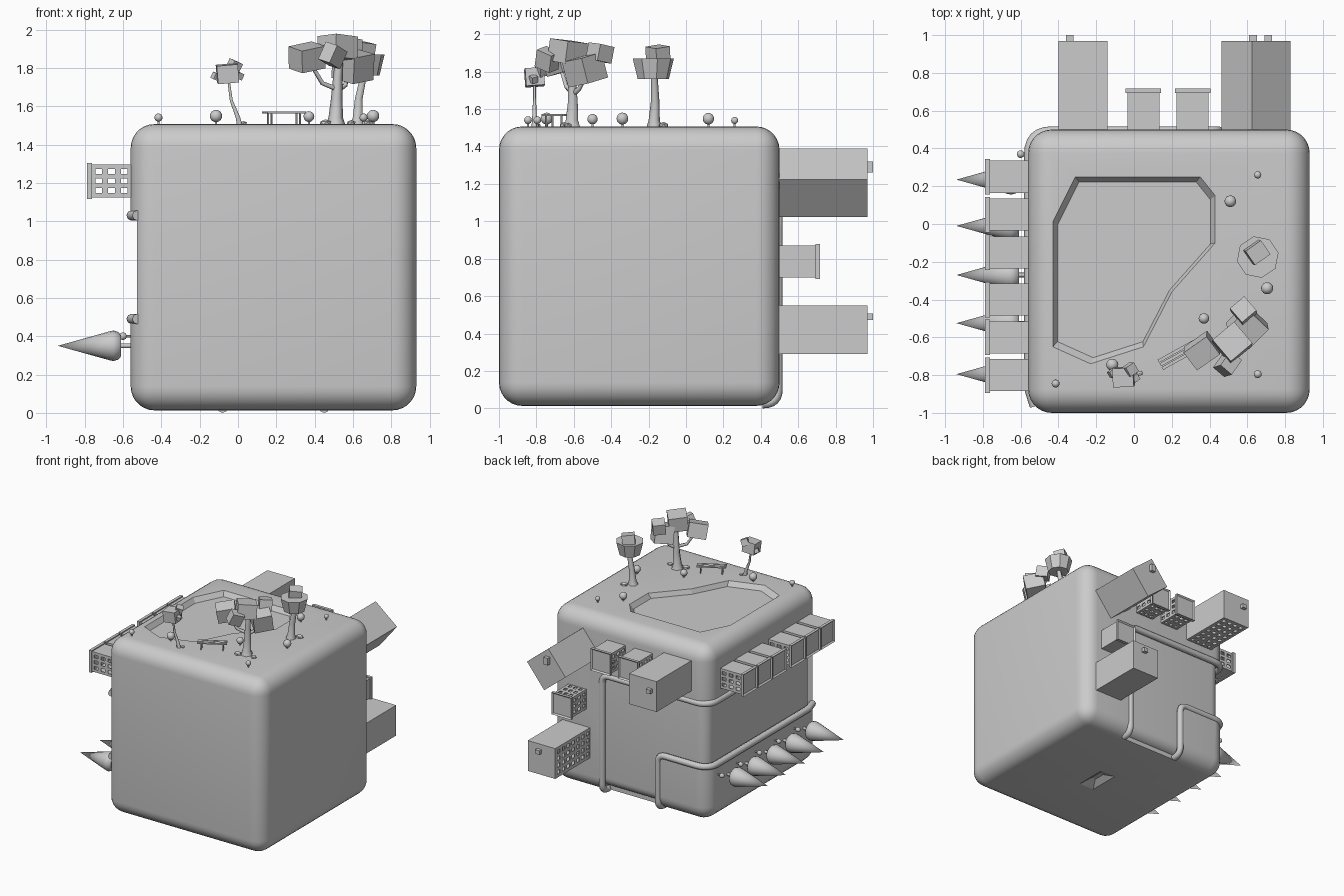
import bpy, bmesh, math
from mathutils import Matrix, Vector, Euler

if "Cube" in bpy.data.objects:
    bpy.data.objects.remove(bpy.data.objects["Cube"])
pi = math.pi

def finish(name, bm, mat=Matrix(), smooth=False):
    me = bpy.data.meshes.new(name)
    bm.to_mesh(me); bm.free()
    ob = bpy.data.objects.new(name, me)
    bpy.context.collection.objects.link(ob)
    ob.matrix_world = mat
    if smooth:
        bpy.ops.object.select_all(action='DESELECT')
        bpy.context.view_layer.objects.active = ob
        ob.select_set(True)
        bpy.ops.object.shade_smooth_by_angle(angle=math.radians(35))
    return ob

def box(name, lo, hi, bevel=0, smooth=False):
    bm = bmesh.new()
    bmesh.ops.create_cube(bm, size=1)
    for v in bm.verts:
        v.co = Vector([(l + h) / 2 + c * (h - l) for c, l, h in zip(v.co, lo, hi)])
    if bevel:
        bmesh.ops.bevel(bm, geom=bm.edges[:], offset=bevel, segments=7, profile=0.5, affect='EDGES')
    return finish(name, bm, smooth=smooth)

def cbox(name, c, size, rot=(0, 0, 0)):
    h = Vector(size) / 2
    ob = box(name, -h, h)
    ob.matrix_world = Matrix.Translation(c) @ Euler([math.radians(a) for a in rot]).to_matrix().to_4x4()
    return ob

def frustum(name, pts, z0, pts2, z1):
    bm = bmesh.new()
    a = [bm.verts.new((x, y, z0)) for x, y in pts]
    b = [bm.verts.new((x, y, z1)) for x, y in pts2]
    n = len(a)
    bm.faces.new(a); bm.faces.new(b)
    for i in range(n):
        bm.faces.new((a[i], a[(i + 1) % n], b[(i + 1) % n], b[i]))
    bmesh.ops.recalc_face_normals(bm, faces=bm.faces[:])
    return finish(name, bm)

def cut(ob, cutters):
    for c in cutters:
        m = ob.modifiers.new("cut", 'BOOLEAN')
        m.operation, m.object, m.solver = 'DIFFERENCE', c, 'EXACT'
    bpy.context.view_layer.update()
    me = bpy.data.meshes.new_from_object(ob.evaluated_get(bpy.context.evaluated_depsgraph_get()))
    ob.modifiers.clear()
    ob.data = me
    for c in cutters:
        bpy.data.objects.remove(c)

def lathe(name, prof, mat, steps=16):
    bm = bmesh.new()
    vs = [bm.verts.new((r, 0, z)) for r, z in prof]
    es = [bm.edges.new(p) for p in zip(vs, vs[1:])]
    bmesh.ops.spin(bm, geom=vs + es, axis=(0, 0, 1), cent=(0, 0, 0), angle=2 * pi, steps=steps)
    bmesh.ops.remove_doubles(bm, verts=bm.verts[:], dist=1e-5)
    bmesh.ops.recalc_face_normals(bm, faces=bm.faces[:])
    return finish(name, bm, mat, True)

def tube(name, pts, radii, res=2):
    cu = bpy.data.curves.new(name, 'CURVE')
    cu.dimensions, cu.bevel_depth, cu.bevel_resolution, cu.use_fill_caps = '3D', 1.0, res, True
    sp = cu.splines.new('POLY')
    sp.points.add(len(pts) - 1)
    for p, co, r in zip(sp.points, pts, radii):
        p.co, p.radius = (*co, 1), r
    ob = bpy.data.objects.new(name, cu)
    bpy.context.collection.objects.link(ob)
    return ob

# rounded city block with road channel, pond basin and underside recess
body = box("block_body", (-.56, -1, .013), (.93, .5, 1.507), .125, True)
outer = [(-.31, .25), (.35, .25), (.43, .15), (.43, -.10), (.20, -.36), (.05, -.65), (-.23, -.74), (-.43, -.65), (-.43, .01)]
inner = [(x * .94, -.2 + (y + .2) * .94) for x, y in outer]
over = [(x * 1.03, -.2 + (y + .2) * 1.03) for x, y in outer]
rect = lambda a, b: [(.18 + sx * a, -.25 + sy * b) for sx, sy in ((-1, -1), (1, -1), (1, 1), (-1, 1))]
cut(body, [frustum("pond_cutter", inner, 1.467, over, 1.527),
           frustum("recess_cutter", rect(.09, .17), -.001, rect(.02, .05), .05),
           box("road_cutter_side", (-.8, -.96, .49), (-.46, .8, 1.03)),
           box("road_cutter_back", (-.7, .40, .49), (.45, .8, 1.03)),
           box("road_cutter_down", (-.08, .40, -.2), (.45, .8, .6))])
box("road_surface", (-.522, -.96, .052), (.85, .465, 1.38), .088, True)

# raised kerbs, filleted round the block
def fillet(pts, radii):
    out = [Vector(pts[0])]
    for a, b, c, r in zip(pts, pts[1:], pts[2:], radii):
        a, b, c = Vector(a), Vector(b), Vector(c)
        p, q = b + (a - b).normalized() * r, b + (c - b).normalized() * r
        for i in range(7):
            t = i / 6
            out.append(p * (1 - t) ** 2 + b * 2 * t * (1 - t) + q * t * t)
    return out + [Vector(pts[-1])]

for name, x, z in (("outer_kerb", .45, 1.03), ("inner_kerb", -.08, .49)):
    path = fillet([(-.525, -.965, z), (-.555, -.87, z), (-.555, .49, z), (x, .49, z), (x, .49, .027), (x, .41, .027)],
                  [.03, .12, .07, .075])
    tube(name, path, [.027] * len(path))

# buildings: open window grids, roof lip, thin walls
def breaks(n, lo, hi):
    w = [1.2 if i % 2 else 1 for i in range(2 * n + 1)]
    return [lo + (hi - lo) * sum(w[:i]) / sum(w) for i in range(len(w) + 1)]

def building(name, s, h, mat, sides=(), n=(3, 3), lip=True):
    bm = bmesh.new()
    for k in range(4):
        R = Matrix.Rotation(k * pi / 2, 3, 'Z')
        nu, nz = n if k in sides else (0, 0)
        us, zs = breaks(nu, -s / 2, s / 2), breaks(nz, 0, h)
        for i in range(2 * nu + 1):
            for j in range(2 * nz + 1):
                if not (i % 2 and j % 2):
                    bm.faces.new([bm.verts.new(R @ Vector((s / 2, us[i + a], zs[j + b])))
                                  for a, b in ((0, 0), (1, 0), (1, 1), (0, 1))])
    bm.faces.new([bm.verts.new((a * s / 2, b * s / 2, h)) for a, b in ((-1, -1), (1, -1), (1, 1), (-1, 1))])
    bmesh.ops.remove_doubles(bm, verts=bm.verts[:], dist=1e-5)
    ob = finish(name, bm, mat)
    m = ob.modifiers.new("walls", 'SOLIDIFY')
    m.thickness, m.offset = .008, -1
    if lip:
        bm = bmesh.new()
        bmesh.ops.create_cube(bm, size=1, matrix=Matrix.Translation((0, 0, h)) @ Matrix.Diagonal((s + .018, s + .018, .025, 1)))
        top = max(bm.faces, key=lambda f: f.calc_center_median().z)
        bmesh.ops.inset_region(bm, faces=[top], thickness=.016)
        bmesh.ops.translate(bm, verts=top.verts[:], vec=(0, 0, -.012))
        finish(name + "_roof_lip", bm, mat)

def back(x, z, turn=0):
    return Matrix.Translation((x, .48, z)) @ Matrix.Rotation(-pi / 2, 4, 'X') @ Matrix.Rotation(turn, 4, 'Z')

side = Matrix(((0, 0, -1, 0), (1, 0, 0, 0), (0, -1, 0, 0), (0, 0, 0, 1)))
for i, y in enumerate((.25, .05, -.15, -.40, -.60, -.80)):
    building(f"row_house_{i}", .17, .23, Matrix.Translation((-.545, y, 1.21)) @ side, (0, 2))
building("small_block_a", .17, .225, back(.05, 1.26), (0, 1, 2))
building("small_block_b", .17, .225, back(.31, 1.26), (0, 1, 2))
building("small_block_c", .17, .225, back(.68, .785), (2, 3))
building("tower_left", .26, .49, back(-.27, 1.25), (1,), (4, 7), False)
building("tower_low", .26, .49, back(.69, .42), (2,), (4, 7), False)
building("tower_tilted", .26, .49, back(.645, 1.205, math.radians(39)), (), (0, 0), False)
for i, (x, z) in enumerate(((-.34, 1.29), (.63, 1.29), (.71, .49))):
    cbox(f"chimney_{i}", (x, .98, z), (.04, .04, .06 if i == 1 else .035))

# conical trees and bulb shrubs on the left side
cone = [(0, 0), (.012, 0), (.012, .06), (.055, .06), (.072, .075), (.08, .1), (.074, .125), (0, .39)]
for i, y in enumerate((.235, -.01, -.27, -.525, -.795)):
    lathe(f"cone_tree_{i}", cone, Matrix.Translation((-.55, y, .35)) @ side)

def shrub(name, r, h, mat):
    arc = [(r * math.sin(a), h - r * math.cos(a)) for a in [pi * (.08 + .92 * i / 9) for i in range(10)]]
    arc[-1] = (0, h + r)
    lathe(name, [(0, -.01), (.006, -.01), (.006, arc[0][1])] + arc, mat, 14)

for i, y in enumerate((.37, .115, -.14, -.40, -.66)):
    shrub(f"side_shrub_{i}", .02, .045, Matrix.Translation((-.555, y, .40)) @ side)
for i, (x, y, r) in enumerate(((.51, .12, .031), (.655, .26, .019), (.705, -.34, .032), (.37, -.5, .028),
                               (-.115, -.745, .032), (-.415, -.845, .021), (.655, -.795, .021))):
    shrub(f"park_shrub_{i}", r, .02 + r * .75, Matrix.Translation((x, y, 1.505)))

# park bench
B = Matrix.Translation((.24, -.69, 1.505)) @ Matrix.Rotation(math.radians(29), 4, 'Z')
parts = [((0, o, .063), (.23, .017, .01)) for o in (-.022, 0, .022)]
parts += [((sx * .085, sy * .02, .028), (.008, .008, .065)) for sx in (-1, 1) for sy in (-1, 1)]
for i, (c, s) in enumerate(parts):
    ob = cbox("bench_slat" if i < 3 else "bench_leg", c, s)
    ob.matrix_world = B @ ob.matrix_world

# big tree with block foliage
tube("big_trunk", [(.51, -.61, 1.49), (.51, -.61, 1.54), (.515, -.605, 1.64), (.52, -.61, 1.75), (.53, -.61, 1.88)],
     [.055, .038, .03, .024, .02], 1)
tube("big_branch_left", [(.515, -.61, 1.69), (.44, -.64, 1.72), (.38, -.67, 1.82)], [.014, .012, .01], 1)
tube("big_branch_right", [(.515, -.605, 1.68), (.56, -.57, 1.71), (.59, -.5, 1.85)], [.016, .012, .01], 1)
for i, (c, s, r) in enumerate((((.36, -.67, 1.855), (.15, .12, .12), (12, -10, 35)),
                               ((.52, -.63, 1.905), (.15, .15, .12), (-5, 6, 40)),
                               ((.60, -.54, 1.81), (.15, .16, .14), (12, -8, 45)),
                               ((.495, -.74, 1.865), (.1, .08, .1), (15, 20, 55)),
                               ((.58, -.46, 1.90), (.1, .1, .09), (-10, 5, 40)))):
    cbox(f"big_foliage_{i}", c, s, r)

# octagonal crowned tree
tube("round_trunk", [(.62, -.17, 1.49), (.625, -.17, 1.54), (.63, -.165, 1.64), (.66, -.17, 1.78)], [.045, .03, .023, .018], 1)
ring = lambda r: [(.655 + r * math.cos(pi * k / 4 + .2), -.175 + r * math.sin(pi * k / 4 + .2)) for k in range(8)]
frustum("round_foliage", ring(.085), 1.76, ring(.112), 1.87)
cbox("round_foliage_top", (.65, -.15, 1.895), (.1, .09, .08), (8, 6, 35))

# small bent tree
tube("small_trunk", [(.01, -.81, 1.49), (.0, -.81, 1.54), (-.035, -.81, 1.63), (-.05, -.81, 1.74)], [.018, .013, .009, .007], 1)
cbox("small_foliage", (-.055, -.81, 1.77), (.11, .1, .095), (4, -5, 3))
for i, (c, s) in enumerate((((.005, -.815, 1.76), .035), ((-.115, -.79, 1.755), .035), ((-.02, -.77, 1.81), .055))):
    cbox(f"small_leaf_block_{i}", c, (s, s, s), (15, 20, 35))

# stones at the tree feet
for i, (x, y, r) in enumerate(((.455, -.65, .028), (.59, -.63, .022), (.67, -.12, .028), (.03, -.79, .015))):
    bm = bmesh.new()
    bmesh.ops.create_icosphere(bm, subdivisions=1, radius=r)
    finish(f"stone_{i}", bm, Matrix.Translation((x, y, 1.512)) @ Matrix.Diagonal((1.2, 1, .7, 1)))
